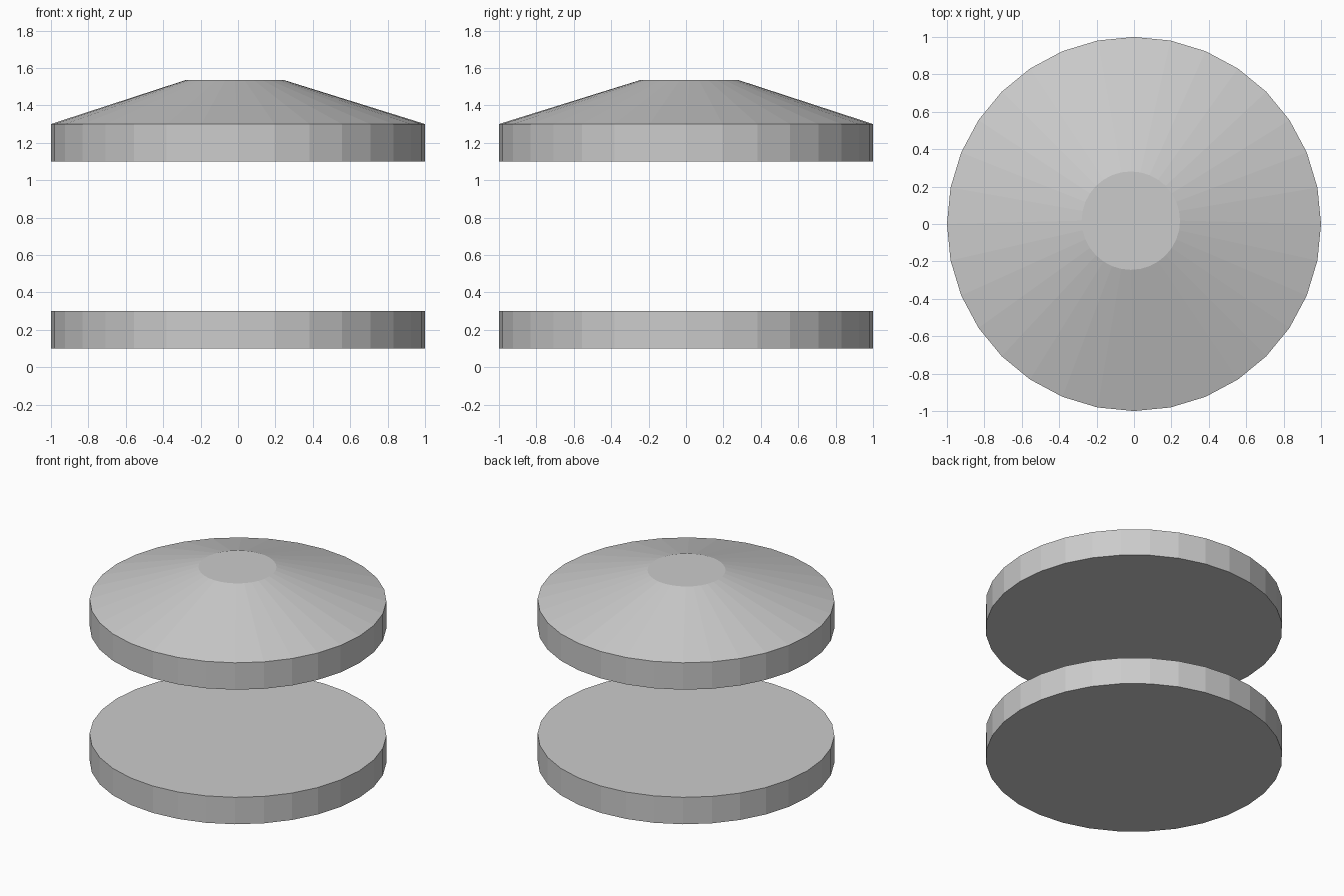
import bpy
import bmesh
from mathutils import Vector

if "Cube" in bpy.data.objects:
    bpy.data.objects.remove(bpy.data.objects["Cube"])

SIDES = 32


def make_disc(name, z0, z1, top_radius=1.0, top_offset=(0.0, 0.0)):
    """Flat-shaded capped disc; the top ring may be narrower and off-centre."""
    bm = bmesh.new()
    bmesh.ops.create_cone(bm, cap_ends=True, segments=SIDES, radius1=1.0,
                          radius2=top_radius, depth=z1 - z0)
    shift = Vector((*top_offset, 0.0))
    for v in bm.verts:
        if v.co.z > 0:
            v.co += shift
        v.co.z += (z0 + z1) / 2
    mesh = bpy.data.meshes.new(name)
    bm.to_mesh(mesh)
    bm.free()
    obj = bpy.data.objects.new(name, mesh)
    bpy.context.collection.objects.link(obj)
    return obj


# Two matching plates, one floating above the other
make_disc("lower_plate", 0.10, 0.30)
make_disc("upper_plate", 1.10, 1.30)

# Shallow sloping cap with a slightly off-centre flat top
make_disc("sloped_cap", 1.30, 1.535, top_radius=0.263, top_offset=(-0.017, 0.018))
